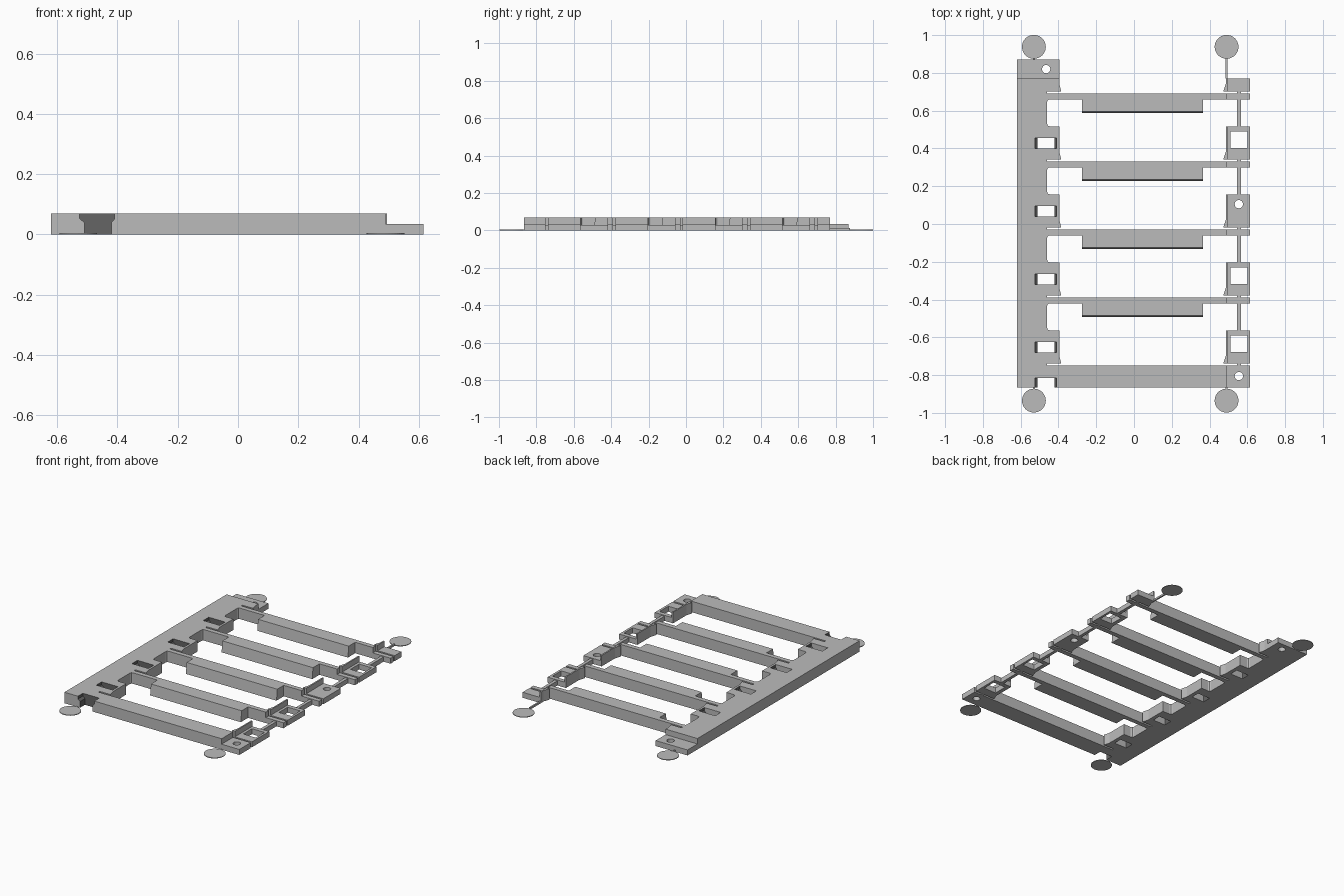
import bpy, bmesh, math
from mathutils import Vector

if "Cube" in bpy.data.objects:
    bpy.data.objects.remove(bpy.data.objects["Cube"])


def material(name, v):
    m = bpy.data.materials.new(name)
    m.use_nodes = True
    m.diffuse_color = (v, v, v, 1)
    m.node_tree.nodes["Principled BSDF"].inputs["Base Color"].default_value = (v, v, v, 1)
    return m


GREY = material("plain grey", 0.5)
DARK = material("dark grey", 0.13)
TALL, LOW, PITCH = 0.07, 0.035, 0.36


def prism(name, points, start, end, axis="z"):
    """Extrude an outline along z, x (points are y, z) or y (points are x, z)."""
    place = {"z": lambda a, b, t: (a, b, t),
             "x": lambda a, b, t: (t, a, b),
             "y": lambda a, b, t: (a, t, b)}[axis]
    bm = bmesh.new()
    face = bm.faces.new([bm.verts.new(place(a, b, start)) for a, b in points])
    out = bmesh.ops.extrude_face_region(bm, geom=[face])
    move = Vector(place(0, 0, end - start))
    bmesh.ops.translate(bm, vec=move, verts=[v for v in out["geom"] if isinstance(v, bmesh.types.BMVert)])
    bmesh.ops.recalc_face_normals(bm, faces=bm.faces)
    mesh = bpy.data.meshes.new(name)
    bm.to_mesh(mesh)
    bm.free()
    mesh.materials.append(GREY)
    ob = bpy.data.objects.new(name, mesh)
    bpy.context.collection.objects.link(ob)
    return ob


def box(name, x0, x1, y0, y1, z1, z0=0):
    return prism(name, [(x0, y0), (x1, y0), (x1, y1), (x0, y1)], z0, z1)


def disc(name, x, y, r, z0, z1, n=32):
    ring = [(x + r * math.cos(2 * math.pi * i / n), y + r * math.sin(2 * math.pi * i / n)) for i in range(n)]
    return prism(name, ring, z0, z1)


def cut(ob, cutter):
    mod = ob.modifiers.new("cut", "BOOLEAN")
    mod.operation, mod.solver, mod.object = "DIFFERENCE", "EXACT", cutter
    bpy.context.view_layer.update()
    done = bpy.data.meshes.new_from_object(ob.evaluated_get(bpy.context.evaluated_depsgraph_get()))
    ob.modifiers.clear()
    ob.data = done
    bpy.data.objects.remove(cutter)


def hole(ob, x, y):
    cut(ob, disc("hole_cutter", x, y, 0.022, -0.1, 0.2, 24))


beams = [0.69 - PITCH * i for i in range(4)]      # back edge of each cross beam
bar_back = 0.69 - PITCH * 4                       # back edge of the front bar
tabs = [(bar_back + 0.012 + PITCH * i, bar_back + 0.187 + PITCH * i) for i in range(4)]
tabs.append((0.702, 0.77))

# Spine, side tabs and front bar in one outline
outline = [(-0.62, -0.865), (0.49, -0.865), (0.49, bar_back), (-0.46, bar_back)]
for lo, hi in tabs:
    outline += [(-0.46, lo), (-0.385, lo), (-0.395, lo + 0.04), (-0.395, hi)]
    if hi < 0.7:
        outline += [(-0.447, hi), (-0.456, hi + 0.004), (-0.46, hi + 0.013)]
outline.append((-0.62, 0.77))
frame = prism("spine_and_front_bar", outline, 0, TALL)

# Stepped clip slots in the spine, and the open one at the front end
slot = [(-0.51, -0.1), (-0.42, -0.1), (-0.42, 0.04), (-0.409, 0.052),
        (-0.409, 0.1), (-0.525, 0.1), (-0.525, 0.052), (-0.51, 0.04)]
slots = [(0.40 - PITCH * i, 0.455 - PITCH * i) for i in range(4)] + [(-0.9, -0.815)]
for y0, y1 in slots:
    cut(frame, prism("slot_cutter", slot, y0, y1, "y"))

# Darker walls inside the slots
frame.data.materials.clear()
frame.data.materials.append(GREY)
frame.data.materials.append(DARK)
for p in frame.data.polygons:
    c, n = p.center, p.normal
    inside = any(y0 - 0.002 < c.y < y1 + 0.002 for y0, y1 in slots)
    wall = -0.53 < c.x < -0.405 and 0.005 < c.z < 0.069
    p.material_index = int(inside and wall and n.y < 0.5 and c.y > -0.864)

# Low end plates with round holes
back_plate = box("back_plate", -0.62, -0.395, 0.77, 0.87, LOW)
hole(back_plate, -0.465, 0.82)
front_plate = box("front_plate", 0.49, 0.615, -0.865, bar_back, LOW)
hole(front_plate, 0.555, -0.805)

# Cross beams with their wide middle block and low end
for i, y in enumerate(beams, 1):
    f = y - 0.03
    prism(f"cross_beam_{i}", [(-0.46, f - 0.013), (-0.456, f - 0.004), (-0.447, f), (0.49, f),
                              (0.49, y), (-0.46, y)], 0, TALL)
    prism(f"beam_block_{i}", [(f, 0), (f, TALL), (y - 0.095, TALL), (y - 0.103, 0)], -0.275, 0.365, "x")
    box(f"beam_end_{i}", 0.49, 0.615, f, y, LOW)

# Right-hand pads, their upright fins and the links between them
for i, (lo, hi) in enumerate(tabs):
    pad = box(f"pad_{i + 1}", 0.49, 0.615, lo, hi, LOW)
    if i in (0, 1, 3):
        cut(pad, box("window_cutter", 0.512, 0.6, lo + 0.06, lo + 0.148, 0.2, -0.1))
    elif i == 2:
        hole(pad, 0.555, 0.105)
    prism(f"pad_fin_{i + 1}", [(0.473, lo), (0.495, lo), (0.495, hi), (0.486, hi), (0.486, lo + 0.04)], 0, TALL)
    start = tabs[i - 1][1] if i else bar_back
    box(f"pad_link_{i + 1}", 0.546, 0.566, start, lo, 0.03)

# Thin corner discs and the strips that join them
for name, x, y, edge in (("back_left", 0.49, 0.938, 0.77), ("back_right", -0.53, 0.938, 0.87),
                         ("front_left", 0.49, -0.935, -0.865), ("front_right", -0.53, -0.935, -0.865)):
    disc(f"{name}_disc", x, y, 0.063, 0, 0.004, 40)
    inner = y - math.copysign(0.06, y)
    box(f"{name}_strip", x - 0.005, x + 0.005, min(inner, edge), max(inner, edge), 0.004 if y < 0 else 0.012)
